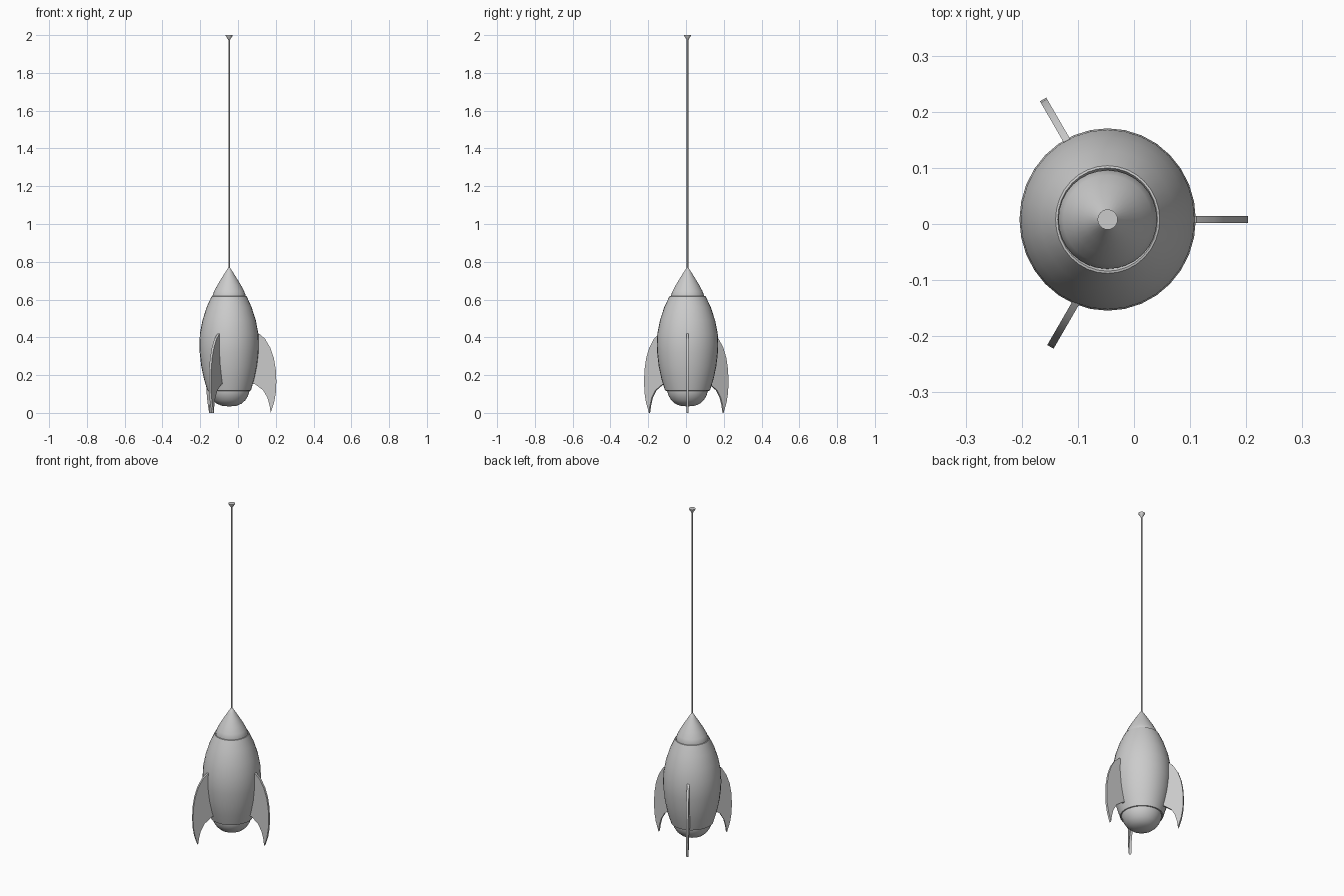
import bpy, bmesh, math
from mathutils import Vector

if "Cube" in bpy.data.objects:
    bpy.data.objects.remove(bpy.data.objects["Cube"])

CX, CY = -0.047, 0.008   # rocket axis


def finish(name, bm, smooth=True, angle=35):
    bmesh.ops.recalc_face_normals(bm, faces=bm.faces)
    me = bpy.data.meshes.new(name)
    bm.to_mesh(me)
    bm.free()
    ob = bpy.data.objects.new(name, me)
    bpy.context.collection.objects.link(ob)
    if smooth:
        bpy.ops.object.select_all(action='DESELECT')
        ob.select_set(True)
        bpy.context.view_layer.objects.active = ob
        bpy.ops.object.shade_smooth_by_angle(angle=math.radians(angle))
    return ob


def lathe(name, profile, seg=32, sx=1.0):
    """Revolve (radius, height) points around the rocket axis."""
    bm = bmesh.new()
    rings = []
    for r, z in profile:
        if r == 0:
            rings.append([bm.verts.new((CX, CY, z))])
        else:
            rings.append([bm.verts.new((CX + sx * r * math.cos(2 * math.pi * i / seg),
                                        CY + r * math.sin(2 * math.pi * i / seg), z))
                          for i in range(seg)])
    for a, b in zip(rings, rings[1:]):
        for i in range(seg):
            j = (i + 1) % seg
            quad = [a[i % len(a)], a[j % len(a)], b[j % len(b)], b[i % len(b)]]
            bm.faces.new(list(dict.fromkeys(quad)))
    return finish(name, bm)


def fin(name, tip, degrees, thick=0.013):
    """Flat fin; outline is (distance from outermost edge, height)."""
    outline = [(-0.092, 0.42), (-0.06, 0.392), (-0.032, 0.345), (-0.013, 0.29),
               (-0.003, 0.23), (0.0, 0.165), (-0.003, 0.105), (-0.012, 0.055),
               (-0.03, 0.0), (-0.036, 0.04), (-0.047, 0.08), (-0.07, 0.12),
               (-0.113, 0.152), (-0.128, 0.155), (-0.112, 0.27), (-0.105, 0.40)]
    a = math.radians(degrees)
    out = Vector((math.cos(a), math.sin(a), 0))
    side = Vector((-math.sin(a), math.cos(a), 0))
    base = Vector((tip[0], tip[1], 0))
    bm = bmesh.new()
    face = bm.faces.new([bm.verts.new(base + out * d + Vector((0, 0, z)) - side * thick / 2)
                         for d, z in outline])
    ext = bmesh.ops.extrude_face_region(bm, geom=[face])
    bmesh.ops.translate(bm, vec=side * thick,
                        verts=[v for v in ext['geom'] if isinstance(v, bmesh.types.BMVert)])
    return finish(name, bm)


# hull, with lips turned inward at both ends
lathe("hull", [(0.106, 0.128), (0.113, 0.117), (0.119, 0.118), (0.138, 0.18), (0.153, 0.25),
               (0.161, 0.32), (0.1625, 0.36), (0.160, 0.42), (0.146, 0.49),
               (0.123, 0.56), (0.096, 0.617), (0.092, 0.618), (0.086, 0.608)], sx=0.967)

# rounded tail
lathe("tail_cap", [(0.108, 0.128), (0.108, 0.115), (0.100, 0.090), (0.086, 0.067),
                   (0.066, 0.049), (0.040, 0.038), (0, 0.034)])

# nose cone
lathe("nose_cone", [(0.087, 0.608), (0.088, 0.622), (0.079, 0.645), (0.062, 0.677),
                    (0.042, 0.710), (0.020, 0.745), (0.004, 0.77), (0, 0.772)])

# long antenna with a flared end
lathe("antenna", [(0, 0.76), (0.0042, 0.76), (0.0042, 1.98), (0, 1.98)], seg=12)
lathe("antenna_tip", [(0, 1.974), (0.004, 1.974), (0.018, 1.996), (0.018, 2.0), (0, 2.0)], seg=24)

# three tail fins
fin("fin_right", (0.203, 0.008), 0)
fin("fin_back_left", (-0.162, 0.222), 120)
fin("fin_front_left", (-0.149, -0.219), 240)
